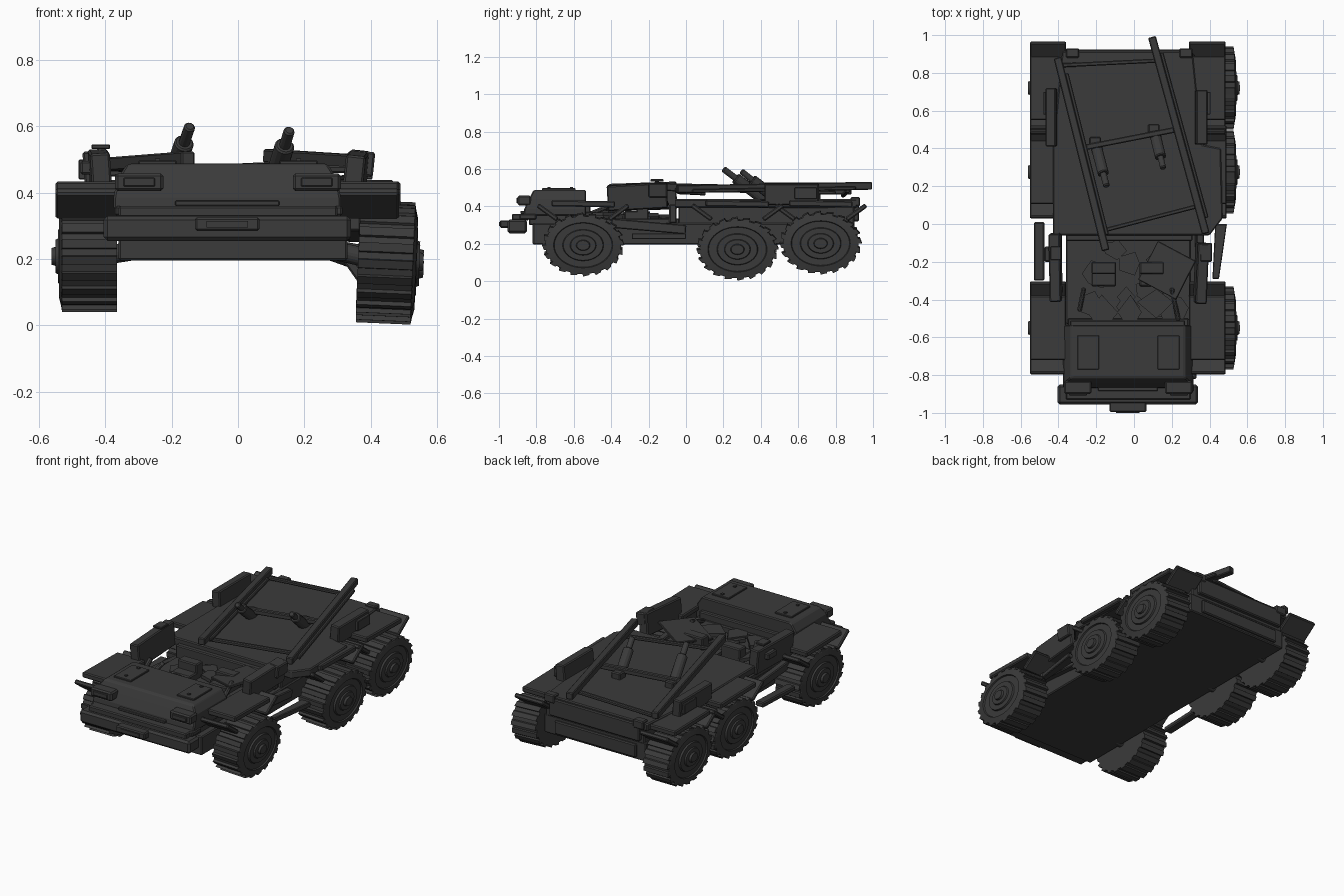
import bpy, bmesh, math, random
from mathutils import Vector, Matrix

if "Cube" in bpy.data.objects:
    bpy.data.objects.remove(bpy.data.objects["Cube"])

random.seed(4)
mat = bpy.data.materials.new("charred_grey")
mat.diffuse_color = (0.043, 0.043, 0.043, 1)
mat.use_nodes = True
mat.node_tree.nodes["Principled BSDF"].inputs["Base Color"].default_value = mat.diffuse_color


def finish(bm, name, bevel=0.0):
    bmesh.ops.recalc_face_normals(bm, faces=bm.faces[:])
    me = bpy.data.meshes.new(name)
    bm.to_mesh(me)
    bm.free()
    me.materials.append(mat)
    ob = bpy.data.objects.new(name, me)
    bpy.context.collection.objects.link(ob)
    if bevel:
        m = ob.modifiers.new("bevel", 'BEVEL')
        m.width, m.segments, m.limit_method = bevel, 1, 'ANGLE'
    return ob


def box(name, x, y, z, rot=(0, 0, 0), bevel=0.006):
    """Box from (min, max) ranges, rotated in degrees about its centre."""
    size = [b - a for a, b in (x, y, z)]
    bm = bmesh.new()
    bmesh.ops.create_cube(bm, size=1, matrix=Matrix.Diagonal((*size, 1)))
    ob = finish(bm, name, bevel)
    ob.location = [(a + b) / 2 for a, b in (x, y, z)]
    ob.rotation_euler = [math.radians(r) for r in rot]
    return ob


def bar(name, a, b, w, h=None, sides=4):
    """Square bar or round rod between two points."""
    a, b = Vector(a), Vector(b)
    d = b - a
    bm = bmesh.new()
    if sides == 4:
        bmesh.ops.create_cube(bm, size=1, matrix=Matrix.Diagonal((w, h or w, d.length, 1)))
    else:
        bmesh.ops.create_cone(bm, segments=sides, radius1=w, radius2=w, depth=d.length, cap_ends=True)
    ob = finish(bm, name, 0.005)
    ob.location = (a + b) / 2
    ob.rotation_euler = d.to_track_quat('Z', 'Y').to_euler()
    return ob


def prism(name, pts, z0, z1, bevel=0.0):
    """Flat polygon raised into a slab."""
    bm = bmesh.new()
    f = bm.faces.new([bm.verts.new((x, y, z0)) for x, y in pts])
    r = bmesh.ops.extrude_face_region(bm, geom=[f])
    bmesh.ops.translate(bm, vec=(0, 0, z1 - z0), verts=[v for v in r['geom'] if isinstance(v, bmesh.types.BMVert)])
    return finish(bm, name, bevel)


def wheel(name, x, y, z, side, tilt):
    bm = bmesh.new()
    # outline with saw-edged lugs, lofted over the tyre width
    lugs, R, sq = 20, 0.22, 0.765

    def ring(px, k, flat=False):
        vs = []
        for i in range(lugs):
            for da, r in ((0, 1), (0.5, 0.965), (0.55, 0.92), (0.95, 0.92)):
                t = 2 * math.pi * (i + da) / lugs
                r = R * k * (1 if flat else r)
                vs.append(bm.verts.new((px, r * math.cos(t), r * math.sin(t) * sq)))
        return vs

    rings = [ring(-0.085, 0.5, True), ring(-0.085, 0.88, True), ring(-0.085, 1), ring(0.08, 1),
             ring(0.083, 0.89, True), ring(0.09, 0.72, True), ring(0.082, 0.7, True), ring(0.082, 0.5, True),
             ring(0.092, 0.48, True), ring(0.092, 0.32, True), ring(0.1, 0.3, True), ring(0.1, 0.17, True),
             ring(0.112, 0.15, True), ring(0.112, 0.08, True)]
    for a, b in zip(rings, rings[1:]):
        for i in range(len(a)):
            j = (i + 1) % len(a)
            bm.faces.new((a[i], a[j], b[j], b[i]))
    bm.faces.new(rings[0])
    bm.faces.new(rings[-1])
    if side < 0:
        bmesh.ops.scale(bm, vec=(-1, 1, 1), verts=bm.verts[:])
    ob = finish(bm, name)
    ob.location = (x, y, z)
    ob.rotation_euler = (0, math.radians(tilt), 0)


# wheels, fenders and axles on both sides
axles = (("front", -0.55, 0.196, 0.208), ("middle", 0.275, 0.174, 0.208), ("rear", 0.72, 0.206, 0.208))
for label, y, zr, zl in axles:
    for s, side in ((1, "right"), (-1, "left")):
        z = zr if s > 0 else zl
        wheel(f"{label}_{side}_wheel", 0.447 if s > 0 else -0.45, y, z, s, 2.5 if s > 0 else 0)
        x0, x1 = (0.29, 0.485) if s > 0 else (-0.55, -0.36)
        if s > 0 and label == "middle":
            x0, x1 = 0.33, 0.49
        box(f"{label}_{side}_fender", (x0, x1), (y - 0.17, y + 0.17), (0.397, 0.43), (-1, 0, 0))
        for e in (-1, 1):
            box(f"{label}_{side}_fender_flap", (x0, x1), (y + e * 0.19 - 0.065, y + e * 0.19 + 0.065),
                (0.355, 0.38), (e * 36, 0, 0))
        bar(f"{label}_{side}_axle", (s * 0.25, y, 0.235), (s * 0.42, y, z), 0.03, sides=10)
bar("front_right_arm", (0.32, -0.5, 0.215), (0.38, -0.5, 0.13), 0.03, 0.03)

# hull
box("lower_hull", (-0.36, 0.33), (-0.82, 0.9), (0.195, 0.31))
box("front_body", (-0.35, 0.29), (-0.84, -0.5), (0.3, 0.37))
box("rear_body", (-0.35, 0.32), (-0.04, 0.9), (0.3, 0.40))
box("cabin_floor", (-0.36, 0.30), (-0.53, -0.03), (0.3, 0.335))
box("cabin_rear_wall", (-0.36, 0.31), (-0.09, -0.05), (0.31, 0.41))

# hood with sloped nose and sides
bm = bmesh.new()
levels = ((0.35, -0.375, 0.31, -0.87), (0.385, -0.375, 0.31, -0.865), (0.44, -0.365, 0.30, -0.84),
          (0.478, -0.34, 0.275, -0.82), (0.488, -0.325, 0.265, -0.81))
loops = [[bm.verts.new(p) for p in ((a, f, z), (b, f, z), (b, -0.535, z), (a, -0.535, z))] for z, a, b, f in levels]
for p, q in zip(loops, loops[1:]):
    for i in range(4):
        bm.faces.new((p[i], p[(i + 1) % 4], q[(i + 1) % 4], q[i]))
bm.faces.new(loops[0])
bm.faces.new(loops[-1])
finish(bm, "hood", 0.006)
for x in (-0.3, 0.125):
    box("hood_hatch", (x, x + 0.115), (-0.77, -0.59), (0.484, 0.497), bevel=0.003)
    for y in (-0.74, -0.62):
        box("hatch_bolt", (x + 0.05, x + 0.065), (y, y + 0.015), (0.495, 0.503), bevel=0)
for x in (-0.37, 0.165):
    box("headlight", (x, x + 0.145), (-0.9, -0.83), (0.405, 0.458), bevel=0.008)
    box("headlight_lens", (x + 0.025, x + 0.12), (-0.907, -0.895), (0.418, 0.445), bevel=0.003)
    box("headlight_mount", (x, x + 0.15), (-0.89, -0.8), (0.33, 0.36))
box("grille_bar", (-0.19, 0.125), (-0.885, -0.84), (0.36, 0.376), bevel=0.003)
box("front_bumper", (-0.405, 0.34), (-0.955, -0.85), (0.255, 0.33), bevel=0.012)
box("bumper_top_step", (-0.36, 0.30), (-0.93, -0.84), (0.325, 0.36))
box("front_plate", (-0.13, 0.065), (-0.995, -0.94), (0.285, 0.325))
box("front_plate_inset", (-0.095, 0.03), (-1.0, -0.99), (0.295, 0.315), bevel=0)

# cabin: doors, mirror, seats, levers
box("right_door", (0.325, 0.385), (-0.42, -0.1), (0.385, 0.52), (3, 6, -2))
box("right_door_rim", (0.345, 0.41), (-0.2, -0.1), (0.45, 0.525), (0, 6, 0))
box("left_door", (-0.445, -0.385), (-0.41, -0.05), (0.38, 0.525), (2, -4, 1))
box("left_door_handle", (-0.475, -0.44), (-0.2, -0.12), (0.455, 0.495))
box("left_mirror_post", (-0.42, -0.4), (-0.165, -0.145), (0.5, 0.54), bevel=0)
box("left_mirror", (-0.442, -0.385), (-0.19, -0.12), (0.532, 0.545), bevel=0.003)
for x in (-0.225, 0.03):
    box("seat", (x, x + 0.13), (-0.33, -0.2), (0.33, 0.375))
    box("seat_back", (x, x + 0.13), (-0.265, -0.2), (0.35, 0.425))
bar("left_lever", (-0.29, -0.46, 0.37), (-0.265, -0.34, 0.42), 0.014, sides=8)
bar("right_lever", (0.235, -0.51, 0.36), (0.2, -0.34, 0.43), 0.014, sides=8)
box("dashboard", (-0.34, 0.27), (-0.55, -0.51), (0.33, 0.41))
box("fallen_panel", (0.06, 0.29), (-0.36, -0.13), (0.41, 0.425), (6, -9, -28), bevel=0.003)

# jagged floor debris
for i in range(18):
    cx, cy = random.uniform(-0.28, 0.22), random.uniform(-0.47, -0.13)
    r, n = random.uniform(0.05, 0.1), random.choice((4, 5, 6))
    pts = [(cx + r * random.uniform(0.6, 1.1) * math.cos(2 * math.pi * k / n),
            cy + r * random.uniform(0.6, 1.1) * math.sin(2 * math.pi * k / n)) for k in range(n)]
    z = 0.335 + 0.002 * i
    prism("floor_debris", pts, z - 0.012, z + 0.008)

# running boards and long side struts beside the cabin
prism("right_running_board", [(0.415, -0.29), (0.45, -0.29), (0.492, 0.0), (0.43, 0.0)], 0.225, 0.255, 0.004)
box("left_running_board", (-0.53, -0.475), (-0.3, 0.01), (0.225, 0.255), (2, 0, 0))
for x in (-0.4, 0.35):
    bar("side_strut", (x, -0.4, 0.31), (x, 0.0, 0.275), 0.04, 0.05)

# cargo bed, side boards and tail
prism("cargo_bed", [(-0.43, -0.06), (0.40, -0.06), (0.47, 0.03), (0.46, 0.4), (0.36, 0.42), (0.31, 0.915),
                    (-0.38, 0.915), (-0.43, 0.4)], 0.392, 0.438, 0.006)
box("right_side_board", (0.325, 0.385), (0.42, 0.71), (0.41, 0.522), (0, 5, 0))
box("left_side_board", (-0.465, -0.41), (0.41, 0.72), (0.41, 0.525), (0, -4, 0))
for x in (0.385, -0.48):
    box("side_board_latch", (x, x + 0.02), (0.58, 0.7), (0.44, 0.5), bevel=0.003)
box("tail_plate", (-0.33, 0.28), (0.895, 0.925), (0.32, 0.425))
box("tail_lower_bar", (-0.3, 0.25), (0.88, 0.915), (0.21, 0.29))
for x in (-0.36, 0.24):
    box("tail_bracket", (x, x + 0.07), (0.88, 0.93), (0.4, 0.45))

# skewed launcher frame lying on the bed
la, lb = Vector((-0.15, -0.14, 0.503)), Vector((-0.405, 0.88, 0.483))
ra, rb = Vector((0.38, -0.05, 0.492)), Vector((0.095, 0.99, 0.51))
for name, a, b in (("left_rail", la, lb), ("right_rail", ra, rb)):
    bar(name, a, b, 0.042, 0.042)
    off = Vector((0.028, 0.0, -0.012))
    bar(name + "_lip", a.lerp(b, 0.08) + off, b.lerp(a, 0.08) + off, 0.02, 0.02)
drop = Vector((0, 0, 0.025))
for t, u, w in ((0.1, 0.14, 0.022), (0.53, 0.53, 0.03), (0.96, 0.88, 0.022)):
    bar("frame_crossbar", la.lerp(lb, t) - drop, ra.lerp(rb, u) - drop, w)

# lifting rams
for a, b in (((-0.205, 0.43, 0.425), (-0.145, 0.2, 0.6)), ((0.105, 0.5, 0.425), (0.155, 0.295, 0.588))):
    a, b = Vector(a), Vector(b)
    bar("ram_cylinder", a, a.lerp(b, 0.72), 0.03, sides=14)
    bar("ram_rod", a.lerp(b, 0.6), b, 0.017, sides=12)
    box("ram_foot", (a.x - 0.03, a.x + 0.03), (a.y - 0.03, a.y + 0.03), (0.43, 0.475))
